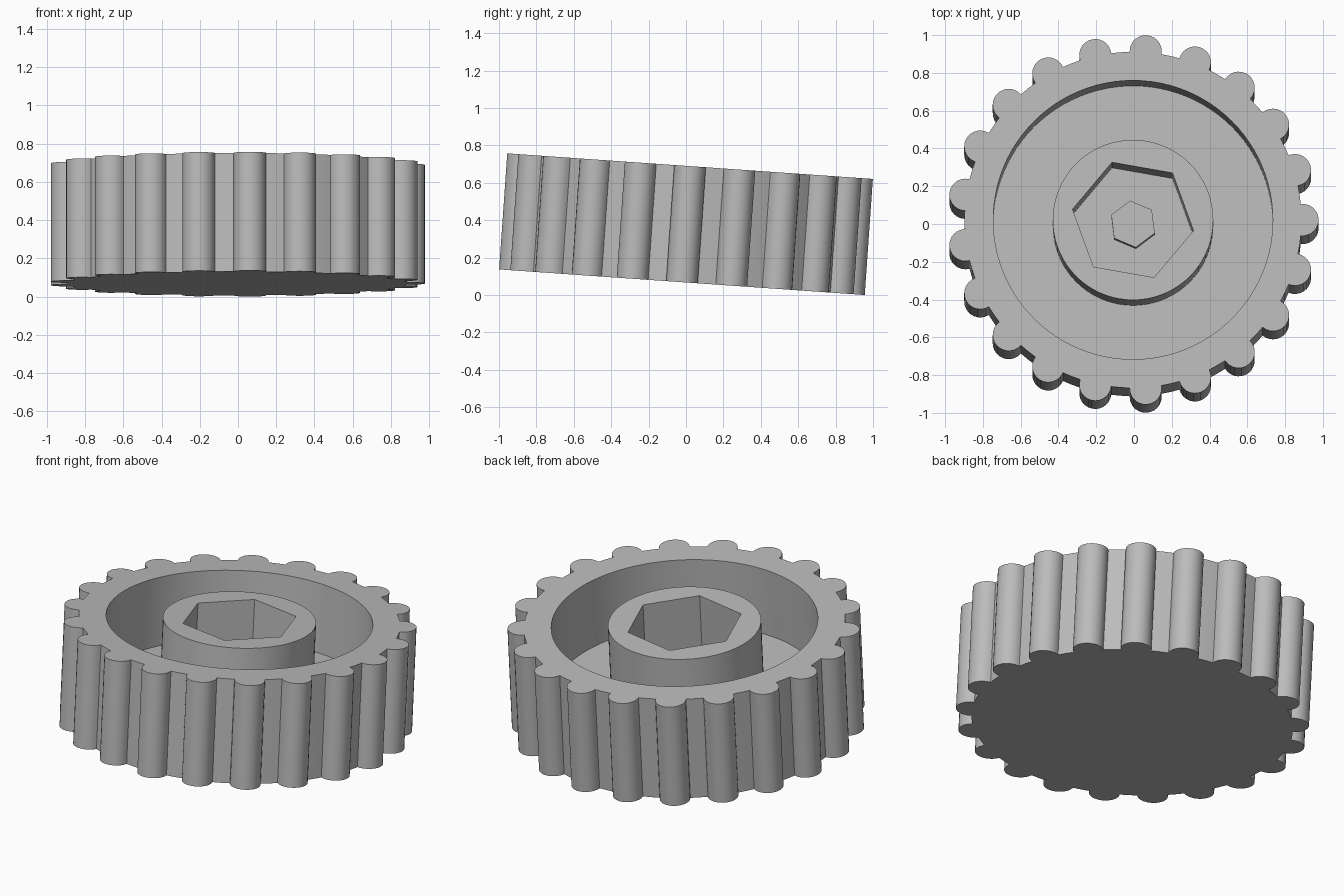
import bpy, bmesh, math
from mathutils import Matrix, Vector

if "Cube" in bpy.data.objects:
    bpy.data.objects.remove(bpy.data.objects["Cube"])

H, FLOOR = 0.622, 0.21          # full height, height of the recessed floor
TEETH, TOOTH_R, TOOTH_C, BODY_R = 21, 0.085, 0.8975, 0.892

grey = bpy.data.materials.new("plain grey")
grey.diffuse_color = (0.5, 0.5, 0.5, 1)
grey.use_nodes = True
grey.node_tree.nodes["Principled BSDF"].inputs["Base Color"].default_value = grey.diffuse_color


def ring(r, n, start=0.0):
    a0 = math.radians(start)
    return [(r * math.cos(a0 + math.tau * i / n), r * math.sin(a0 + math.tau * i / n))
            for i in range(n)]


def gear_outline(steps=14):
    """Round teeth sitting on a round body, as one outline."""
    # angle on the tooth circle where it meets the body circle
    c = (BODY_R ** 2 - TOOTH_C ** 2 - TOOTH_R ** 2) / (2 * TOOTH_C * TOOTH_R)
    a = math.acos(c)
    half = math.atan2(TOOTH_R * math.sin(a), TOOTH_C + TOOTH_R * c)
    pitch = math.tau / TEETH
    pts = []
    for t in range(TEETH):
        mid = t * pitch
        for i in range(steps + 1):
            b = mid - a + 2 * a * i / steps
            pts.append((TOOTH_C * math.cos(mid) + TOOTH_R * math.cos(b),
                        TOOTH_C * math.sin(mid) + TOOTH_R * math.sin(b)))
        g = mid + pitch / 2          # middle of the gap
        pts.append((BODY_R * math.cos(g), BODY_R * math.sin(g)))
    return pts


# whole model leans 4 degrees about x
tilt = Matrix.Rotation(math.radians(-4), 4, 'X')


def shell(name, loops, cap_start=False, cap_end=False):
    """Join (outline, height) loops: walls across heights, flat rings at equal height."""
    bm = bmesh.new()
    prev = None
    for pts, z in loops:
        vs = [bm.verts.new((x, y, z)) for x, y in pts]
        n = len(vs)
        es = [bm.edges.new((vs[i], vs[(i + 1) % n])) for i in range(n)]
        if prev is None:
            if cap_start:
                bm.faces.new(vs[::-1])
        elif prev[2] != z:
            pv = prev[0]
            for i in range(n):
                j = (i + 1) % n
                if z > prev[2]:
                    bm.faces.new((pv[i], pv[j], vs[j], vs[i]))
                else:
                    bm.faces.new((pv[j], pv[i], vs[i], vs[j]))
        else:
            bmesh.ops.triangle_fill(bm, edges=prev[1] + es, use_beauty=True,
                                    normal=Vector((0, 0, 1)))
        prev = (vs, es, z)
    if cap_end:
        bm.faces.new(prev[0])
    # flat faces point up, except the underside
    bm.normal_update()
    for f in bm.faces:
        if abs(f.normal.z) > 0.9:
            under = cap_start and f.calc_center_median().z < 1e-4
            if (f.normal.z < 0) != under:
                f.normal_flip()
    bm.transform(tilt)
    me = bpy.data.meshes.new(name)
    bm.to_mesh(me)
    bm.free()
    me.materials.append(grey)
    ob = bpy.data.objects.new(name, me)
    bpy.context.collection.objects.link(ob)
    bpy.context.view_layer.objects.active = ob
    ob.select_set(True)
    bpy.ops.object.shade_smooth_by_angle(angle=math.radians(30))
    ob.select_set(False)
    return ob


outer, well, hub = gear_outline(), ring(0.74, 96), ring(0.425, 72)
socket, pin = ring(0.325, 6, -10), ring(0.125, 6, -23)

parts = [
    # toothed wheel with a round well and its floor
    shell("toothed_wheel", [(outer, 0), (outer, H), (well, H), (well, FLOOR), (hub, FLOOR)],
          cap_start=True),
    # central hub with a six-sided socket
    shell("hub", [(hub, FLOOR), (hub, H), (socket, H), (socket, FLOOR), (pin, FLOOR)]),
    # small six-sided pin inside the socket
    shell("socket_pin", [(pin, FLOOR), (pin, FLOOR + 0.1)], cap_end=True),
]

# centre in x and y and stand on z = 0
pts = [v.co.copy() for v in parts[0].data.vertices]
lo = [min(p[k] for p in pts) for k in range(3)]
hi = [max(p[k] for p in pts) for k in range(3)]
shift = Matrix.Translation((-(lo[0] + hi[0]) / 2, -(lo[1] + hi[1]) / 2, -lo[2]))
for ob in parts:
    ob.data.transform(shift)
